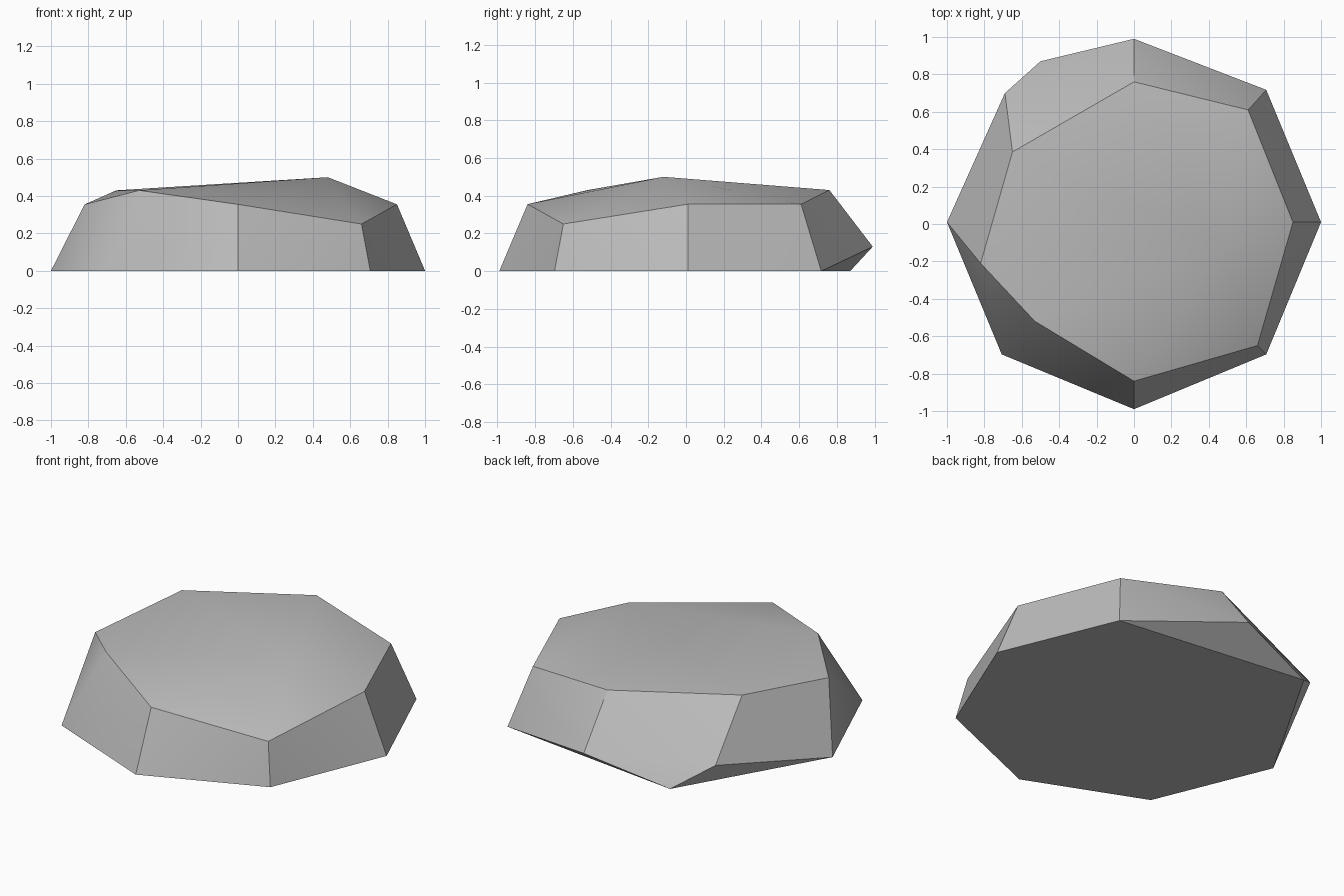
import bpy
import bmesh
from math import cos, sin, pi, radians

default_cube = bpy.data.objects.get("Cube")
if default_cube:
    bpy.data.objects.remove(default_cube, do_unlink=True)


def flat_material(name, colour):
    material = bpy.data.materials.new(name)
    material.use_nodes = True
    material.diffuse_color = colour
    material.node_tree.nodes["Principled BSDF"].inputs["Base Color"].default_value = colour
    return material


# Footprint: an octagon whose two back left corners are chipped away
footprint = [(cos(i * pi / 4), sin(i * pi / 4) + 0.01, 0)
             for i in range(8) if i not in (2, 3)]
chipped_corners = [(0, 0.99, 0.13), (-0.5, 0.87, 0), (-0.69, 0.7, 0.13)]

# Shoulder: the uneven rim where the sides meet the top
shoulder = [
    (0.85, 0.01, 0.355), (0.61, 0.61, 0.355),
    (0, 0.76, 0.43), (-0.65, 0.385, 0.43),
    (-0.82, -0.21, 0.355), (-0.53, -0.52, 0.43),
    (0, -0.84, 0.355), (0.66, -0.65, 0.25),
]
peak = [(0.48, -0.12, 0.5)]

# Wrap all the corners in one faceted stone
bm = bmesh.new()
for corner in footprint + chipped_corners + shoulder + peak:
    bm.verts.new(corner)
bmesh.ops.convex_hull(bm, input=bm.verts)
bmesh.ops.dissolve_limit(bm, angle_limit=radians(1), verts=bm.verts, edges=bm.edges)
bmesh.ops.recalc_face_normals(bm, faces=bm.faces)

mesh = bpy.data.meshes.new("flat_rock")
bm.to_mesh(mesh)
bm.free()
mesh.materials.append(flat_material("stone_grey", (0.5, 0.5, 0.5, 1)))

rock = bpy.data.objects.new("flat_rock", mesh)
bpy.context.collection.objects.link(rock)

# Soft shading across the top, crisp edges around the sides
bpy.ops.object.select_all(action="DESELECT")
rock.select_set(True)
bpy.context.view_layer.objects.active = rock
bpy.ops.object.shade_smooth_by_angle(angle=radians(30))
